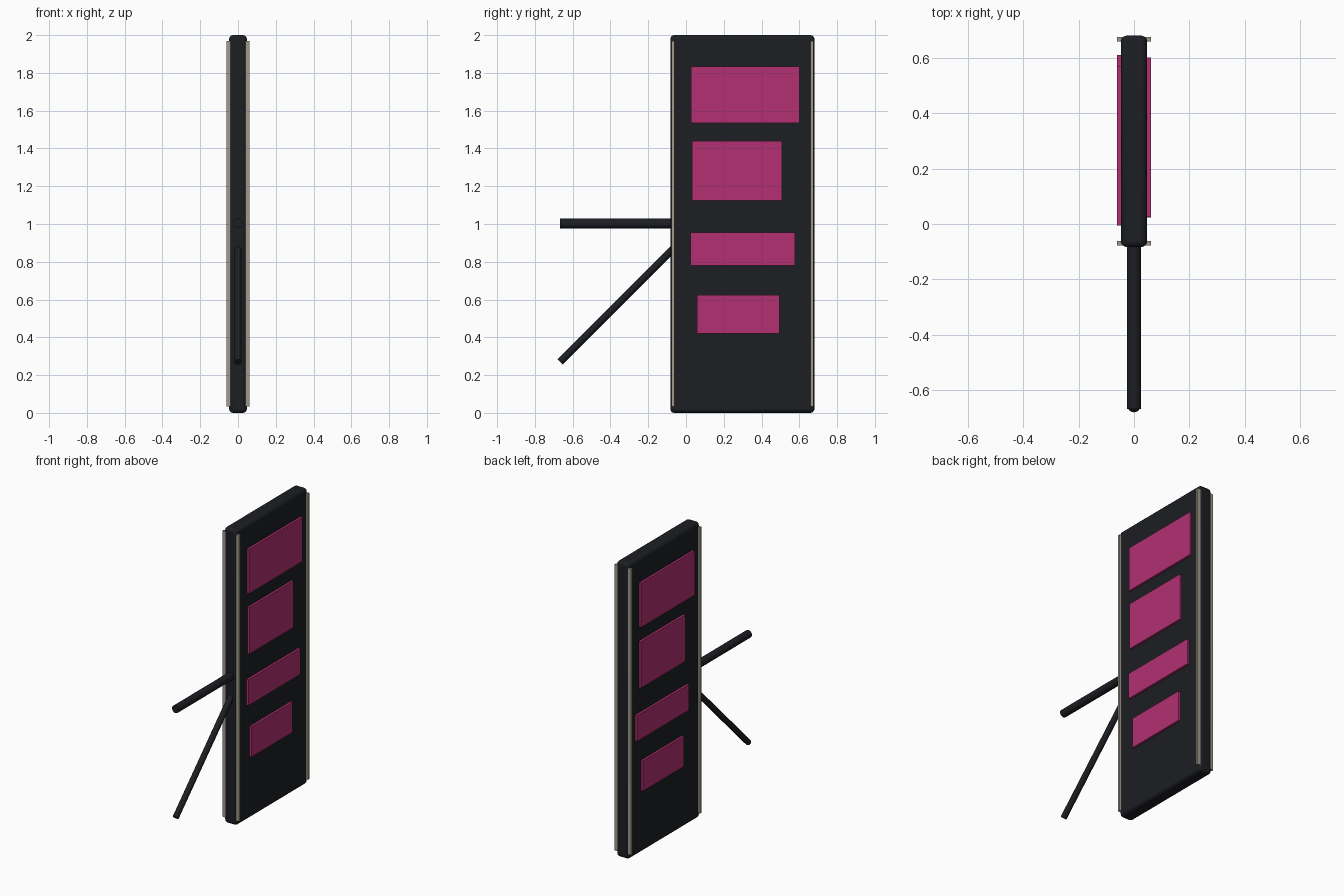
import bpy
from mathutils import Vector

if "Cube" in bpy.data.objects:
    bpy.data.objects.remove(bpy.data.objects["Cube"])


def material(name, rgb):
    m = bpy.data.materials.new(name)
    m.diffuse_color = (*rgb, 1)
    m.use_nodes = True
    m.node_tree.nodes["Principled BSDF"].inputs["Base Color"].default_value = m.diffuse_color
    return m


DARK = material("dark_metal", (0.012, 0.013, 0.016))
PINK = material("lit_pink", (0.45, 0.03, 0.17))
BEIGE = material("beige_trim", (0.36, 0.33, 0.26))


def box(name, lo, hi, mat, bevel=0, segments=2):
    lo, hi = Vector(lo), Vector(hi)
    bpy.ops.mesh.primitive_cube_add(size=1, location=(lo + hi) / 2)
    ob = bpy.context.object
    ob.name = name
    ob.scale = hi - lo
    bpy.ops.object.transform_apply(location=False, rotation=False, scale=True)
    ob.data.materials.append(mat)
    if bevel:
        mod = ob.modifiers.new("bevel", 'BEVEL')
        mod.width, mod.segments = bevel, segments
        bpy.ops.object.shade_smooth_by_angle()
    return ob


def rod(name, a, b, radius):
    a, b = Vector(a), Vector(b)
    bpy.ops.mesh.primitive_cylinder_add(vertices=24, radius=radius,
                                        depth=(b - a).length, location=(a + b) / 2)
    ob = bpy.context.object
    ob.name = name
    ob.rotation_euler = (b - a).to_track_quat('Z', 'Y').to_euler()
    ob.data.materials.append(DARK)
    bpy.ops.object.shade_smooth_by_angle()


# Sign board
box("sign_board", (-0.047, -0.083, 0), (0.047, 0.68, 2), DARK, 0.02, 3)

# Wall bracket: straight arm and diagonal brace
rod("bracket_arm", (0, -0.668, 1.003), (0, -0.06, 1.003), 0.026)
rod("bracket_brace", (0, -0.666, 0.27), (0, -0.06, 0.876), 0.0195)

# Raised panels: z range, y range on the right side, y range on the left side
panels = [
    (1.535, 1.835, (0.027, 0.602), (-0.005, 0.57)),
    (1.125, 1.44, (0.032, 0.507), (0.095, 0.57)),
    (0.78, 0.955, (0.023, 0.578), (0.055, 0.61)),
    (0.42, 0.625, (0.058, 0.495), (0.11, 0.548)),
]
for i, (z0, z1, right, left) in enumerate(panels, 1):
    box(f"panel_right_{i}", (0.04, right[0], z0), (0.062, right[1], z1), PINK)
    box(f"panel_left_{i}", (-0.062, left[0], z0), (-0.04, left[1], z1), PINK)

# Edge trim strips on both faces
for side, s in (("right", 1), ("left", -1)):
    for edge, y in (("front", -0.07), ("back", 0.667)):
        x = sorted((s * 0.04, s * 0.062))
        box(f"trim_{side}_{edge}", (x[0], y - 0.008, 0.035), (x[1], y + 0.008, 1.97), BEIGE)
